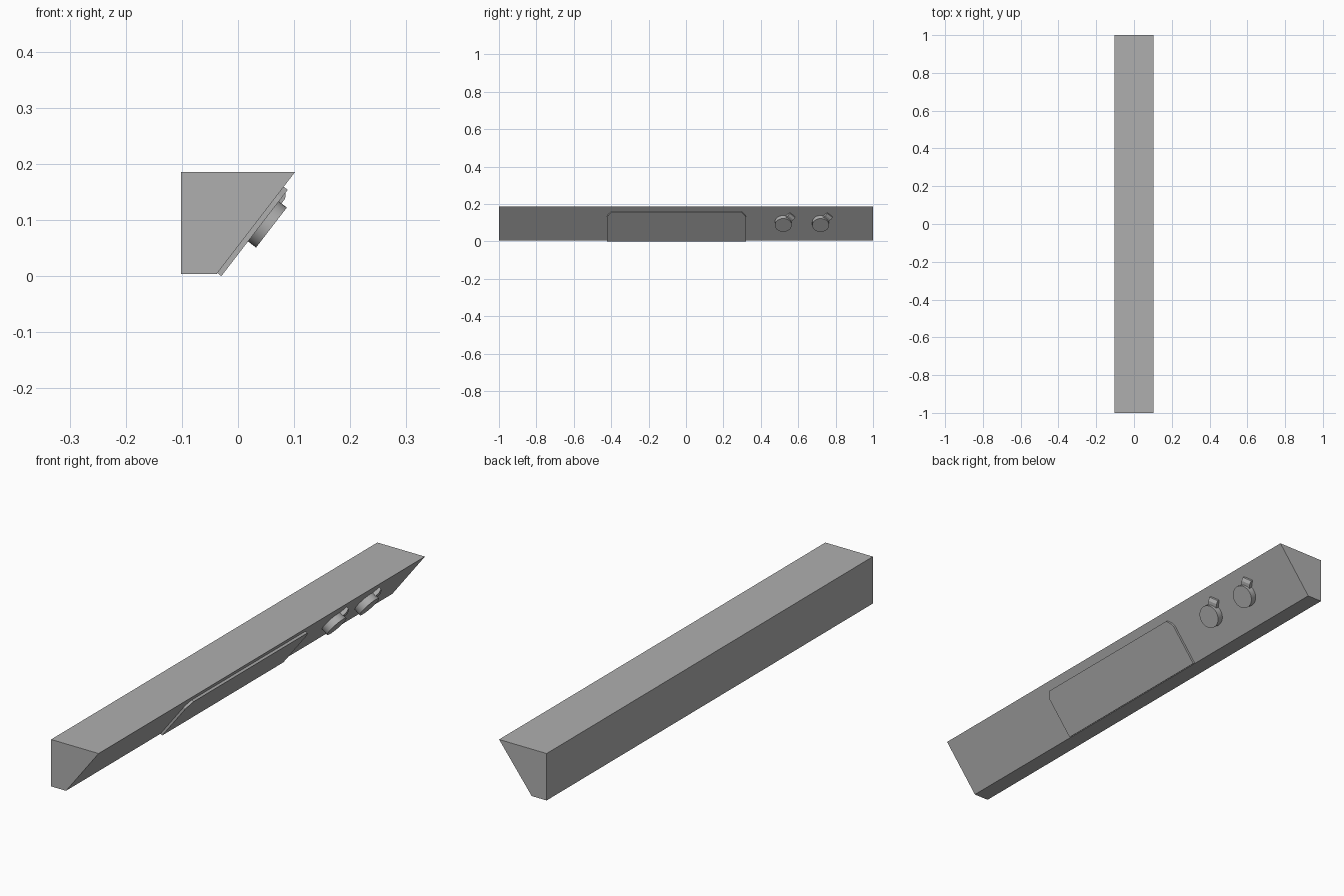
import bpy, bmesh, math
from mathutils import Matrix, Vector

if "Cube" in bpy.data.objects:
    bpy.data.objects.remove(bpy.data.objects["Cube"])

grey = bpy.data.materials.new("dark_grey")
grey.diffuse_color = (0.43, 0.43, 0.43, 1)
grey.use_nodes = True
grey.node_tree.nodes["Principled BSDF"].inputs["Base Color"].default_value = grey.diffuse_color


def prism(name, points, depth, matrix):
    """Extrude a 2D outline along local z, then place it with a matrix."""
    bm = bmesh.new()
    face = bm.faces.new([bm.verts.new((a, b, 0)) for a, b in points])
    ext = bmesh.ops.extrude_face_region(bm, geom=[face])
    verts = [g for g in ext["geom"] if isinstance(g, bmesh.types.BMVert)]
    bmesh.ops.translate(bm, verts=verts, vec=(0, 0, depth))
    bmesh.ops.transform(bm, matrix=matrix, verts=bm.verts)
    bmesh.ops.recalc_face_normals(bm, faces=bm.faces)
    mesh = bpy.data.meshes.new(name)
    bm.to_mesh(mesh)
    bm.free()
    mesh.materials.append(grey)
    obj = bpy.data.objects.new(name, mesh)
    bpy.context.collection.objects.link(obj)
    return obj


def frame(u, v, w, origin):
    return Matrix.Translation(origin) @ Matrix((u, v, w)).transposed().to_4x4()


# Long housing with a sloping front face
low, high = Vector((-0.038, 0, 0.004)), Vector((0.102, 0, 0.186))
prism("housing", [(-0.102, low.z), (low.x, low.z), (high.x, high.z), (-0.102, high.z)], 2,
      frame((1, 0, 0), (0, 0, 1), (0, -1, 0), (0, 1, 0)))

# Frame of the sloping face: along the length, up the slope, outward
along = Vector((0, 1, 0))
up = (high - low).normalized()
slope = frame(along, up, along.cross(up), low)

# Raised display panel with clipped upper corners
y0, y1, bottom, top = -0.422, 0.32, 0.002, 0.196
prism("display_panel", [(y0, bottom), (y1, bottom), (y1, top - 0.03), (y1 - 0.006, top - 0.018),
                        (y1 - 0.022, top), (y0 + 0.022, top),
                        (y0 + 0.006, top - 0.018), (y0, top - 0.03)], 0.009, slope)

# Round knobs, each with a tapered pointer tab
circle = [(0.045 * math.cos(math.tau * i / 32), 0.045 * math.sin(math.tau * i / 32))
          for i in range(32)]
tab = [(0.02, 0), (0.071, 0), (0.071, 0.009), (0.058, 0.015), (0.02, 0.015)]
for i, y in enumerate((0.52, 0.72), 1):
    place = slope @ Matrix.Translation((y, 0.125, 0))
    knob = prism(f"knob_{i}", circle, 0.027, place)
    bpy.context.view_layer.objects.active = knob
    knob.select_set(True)
    bpy.ops.object.shade_smooth_by_angle(angle=math.radians(30))
    knob.select_set(False)
    turn = Matrix.Rotation(math.radians(46), 4, "Z")
    prism(f"knob_pointer_{i}", tab, 0.04,
          place @ turn @ frame((1, 0, 0), (0, 0, 1), (0, -1, 0), (0, 0.02, 0)))
